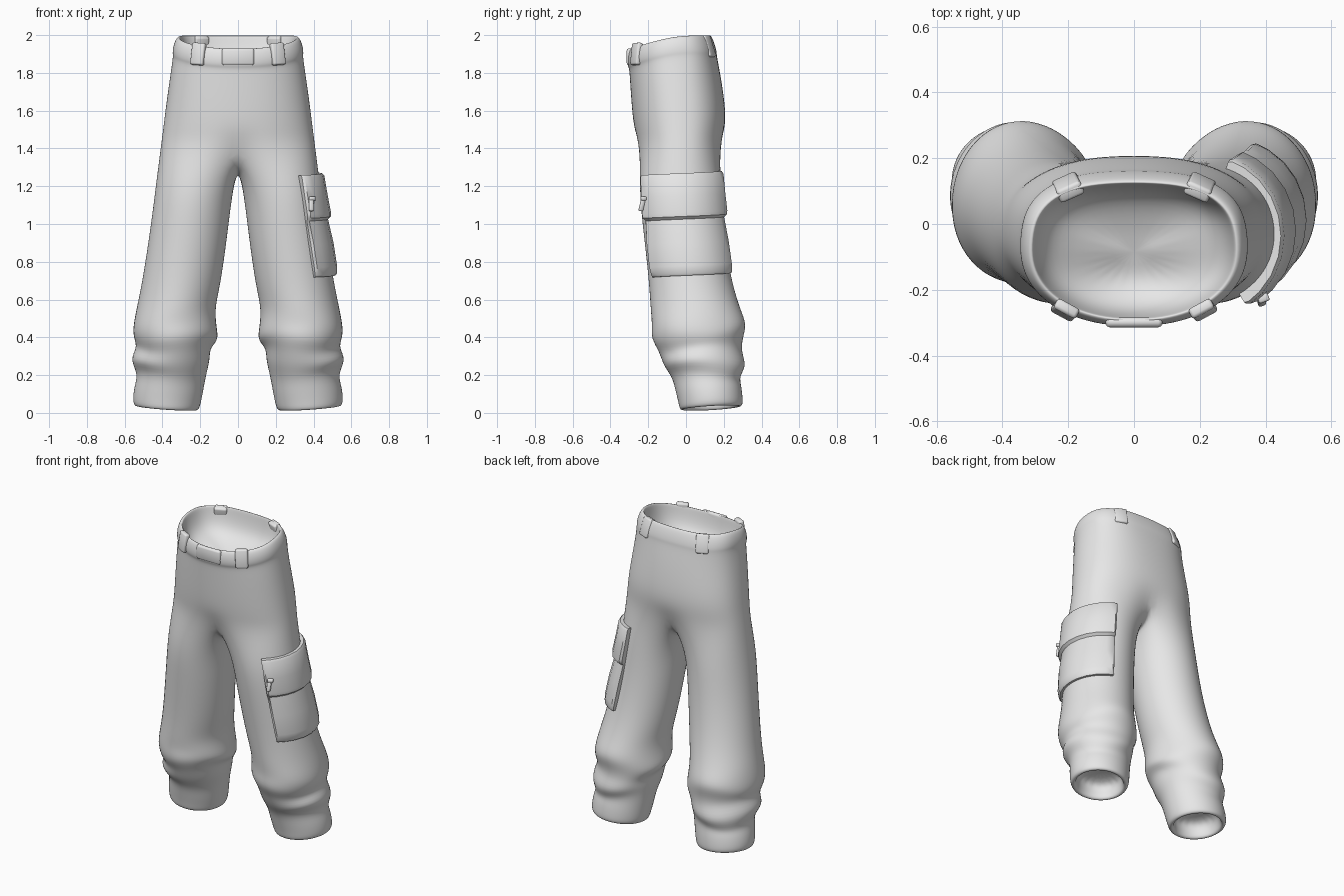
import bpy, bmesh, math
from mathutils import Vector, Matrix

if "Cube" in bpy.data.objects:
    bpy.data.objects.remove(bpy.data.objects["Cube"])

cloth = bpy.data.materials.new("grey_cloth")
cloth.diffuse_color = (0.8, 0.8, 0.8, 1)
cloth.use_nodes = True
cloth.node_tree.nodes["Principled BSDF"].inputs["Base Color"].default_value = cloth.diffuse_color


def finish(name, bm, angle=180):
    bmesh.ops.recalc_face_normals(bm, faces=bm.faces)
    me = bpy.data.meshes.new(name)
    bm.to_mesh(me)
    bm.free()
    me.materials.append(cloth)
    for p in me.polygons:
        p.use_smooth = True
    me.set_sharp_from_angle(angle=math.radians(angle))
    ob = bpy.data.objects.new(name, me)
    bpy.context.collection.objects.link(ob)
    return ob


def bridge(bm, a, b, closed=False):
    n = len(a)
    for i in range(n if closed else n - 1):
        j = (i + 1) % n
        bm.faces.new((a[i], a[j], b[j], b[i]))


def waist_z(y):
    # the waistline dips towards the front
    return 2.0 - 0.07 * min(1, max(0, -y / 0.3)) ** 1.5


def half_ring(rx, yf, yb, nb):
    # right half of a body section, front centre to back centre
    pts, cy, ry = [], (yf + yb) / 2, (yb - yf) / 2
    for i in range(13):
        a = math.radians(-90 + 15 * i)
        c, s = max(0, math.cos(a)), math.sin(a)
        n = 2.15 if s < 0 else nb
        x = 0 if i in (0, 12) else rx * c ** (2 / n)
        pts.append((x, cy + ry * math.copysign(abs(s) ** (2 / n), s)))
    return pts


# leg sections: z, inner x, outer x, front y, back y
LEG = [(1.2, .025, .435, -.25, .187), (1.0, .05, .46, -.23, .197),
       (.8, .075, .49, -.207, .222), (.65, .10, .515, -.193, .255),
       (.54, .125, .54, -.187, .292), (.45, .112, .562, -.185, .318),
       (.39, .108, .55, -.182, .305), (.335, .145, .53, -.14, .293),
       (.265, .15, .575, -.125, .318), (.20, .172, .53, -.07, .282),
       (.12, .185, .548, -.055, .293), (.05, .198, .556, -.038, .30),
       (.012, .21, .55, -.032, .298)]


def leg_point(z, ang, off=0.0):
    k = 0
    while k < len(LEG) - 2 and z < LEG[k + 1][0]:
        k += 1
    a, b = LEG[k], LEG[k + 1]
    t = (z - a[0]) / (b[0] - a[0])
    xi, xo, yf, yb = [a[m] + (b[m] - a[m]) * t for m in range(1, 5)]
    return Vector(((xi + xo) / 2 + ((xo - xi) / 2 + off) * math.cos(ang),
                   (yf + yb) / 2 + ((yb - yf) / 2 + off) * math.sin(ang), z))


# trousers: half body and one leg, mirrored
bm = bmesh.new()
rows = []
for sc, dz in ((.45, -.2), (.8, -.15), (.91, -.07), (.945, -.01), (.965, 0)):
    rows.append([bm.verts.new((x * sc, -.085 + (y + .085) * sc, waist_z(y) + dz))
                 for x, y in half_ring(.325, -.30, .135, 2.7)])
for rx, yf, yb, dz in ((.33, -.305, .138, -.008), (.347, -.315, .155, -.05),
                       (.350, -.312, .165, -.092), (.346, -.303, .163, -.104)):
    rows.append([bm.verts.new((x, y, waist_z(y) + dz))
                 for x, y in half_ring(rx, yf, yb, 2.7)])
for z, rx, yf, yb in ((1.78, .363, -.30, .187), (1.6, .388, -.288, .213),
                      (1.5, .40, -.276, .208), (1.41, .412, -.262, .197)):
    ring = half_ring(rx, yf, yb, 2.4)
    if z < 1.45:
        ring[0], ring[12] = (0, -.235), (0, .165)
    rows.append([bm.verts.new((x, y, z)) for x, y in ring])
centre = bm.verts.new((0, -.085, 1.76))
for i in range(12):
    bm.faces.new((centre, rows[0][i], rows[0][i + 1]))
for a, b in zip(rows, rows[1:]):
    bridge(bm, a, b)
# crotch arch joins body to leg
prev = rows[-1] + [bm.verts.new(p) for p in
                   ((0, .10, 1.32), (0, -.03, 1.265), (0, -.16, 1.31))]
sections = [(s[0], 1.0) for s in LEG] + [(.012, .84), (.05, .78), (.13, .72)]
for k, (z, sc) in enumerate(sections):
    mid = (leg_point(z, 0) + leg_point(z, math.pi)) / 2
    ring = []
    for i in range(16):
        a = math.radians(225 + 22.5 * i)
        p = leg_point(z, a, .005)
        p = mid + (p - mid) * sc
        if .15 < z < .5:    # slanting folds round the shin
            p.z += .018 * math.sin(2 * a + k)
            p += (p - mid) * .03 * math.sin(3 * a + 2 * k)
        if z < .14:         # slanted hem
            p.z += .07 * (p.x - .38) + .06 * (p.y - .13) + .012
        ring.append(bm.verts.new(p))
    bridge(bm, prev, ring, True)
    prev = ring
bm.faces.new(prev)
trousers = finish("trousers", bm)
mirror = trousers.modifiers.new("mirror", 'MIRROR')
mirror.use_clip = True
sub = trousers.modifiers.new("smooth", 'SUBSURF')
sub.levels = sub.render_levels = 2

# cargo pocket with overhanging flap, wrapped round the outer leg
PROFILE = [(1.265, -.03), (1.268, .02), (1.255, .029), (1.15, .034), (1.06, .04),
           (1.04, .037), (1.025, .02), (.9, .031), (.78, .031), (.74, .024),
           (.728, .015), (.728, -.03)]
ANGLES = [-59, -59, -56, -45, -30, -15, 0, 15, 30, 45, 60, 70, 73, 73]
bm = bmesh.new()
prev = None
for z, off in PROFILE:
    row = []
    for c, deg in enumerate(ANGLES):
        o = off
        if c in (0, 13):
            o = -.03
        elif c in (1, 12):
            o = min(off, off * .7)
        p = leg_point(z, math.radians(deg), o)
        p.z += .012 * deg / 70
        row.append(bm.verts.new(p))
    if prev:
        bridge(bm, prev, row)
    prev = row
finish("cargo_pocket", bm, 40)


def block(name, loc, size, turn=0, lean=0, roll=0, bevel=.01):
    # rounded block facing -y, leaned and then turned about z
    bm = bmesh.new()
    bmesh.ops.create_cube(bm, size=1)
    bmesh.ops.scale(bm, vec=size, verts=bm.verts)
    bmesh.ops.bevel(bm, geom=bm.edges[:], offset=bevel, segments=2,
                    affect='EDGES', profile=.5)
    m = (Matrix.Translation(loc) @ Matrix.Rotation(math.radians(turn), 4, 'Z')
         @ Matrix.Rotation(math.radians(lean), 4, 'X')
         @ Matrix.Rotation(math.radians(roll), 4, 'Y'))
    bmesh.ops.transform(bm, matrix=m, verts=bm.verts)
    finish(name, bm, 50)


# belt loops and front fastening
for side, s in (("left", -1), ("right", 1)):
    block("front_loop_" + side, (.21 * s, -.262, 1.9), (.076, .034, .118),
          28 * s, -8, -3 * s)
    block("back_loop_" + side, (.2 * s, .112, 1.938), (.08, .045, .118),
          -24 * s, 18)
block("front_fastening", (0, -.299, 1.885), (.172, .03, .09), bevel=.012)

# zip pull on the pocket edge
block("zip_pull", (.388, -.232, 1.105), (.024, .022, .075), 20, -12, 5, .006)
block("zip_pull_tab", (.393, -.225, 1.135), (.034, .026, .022), 20, 0, 0, .006)
